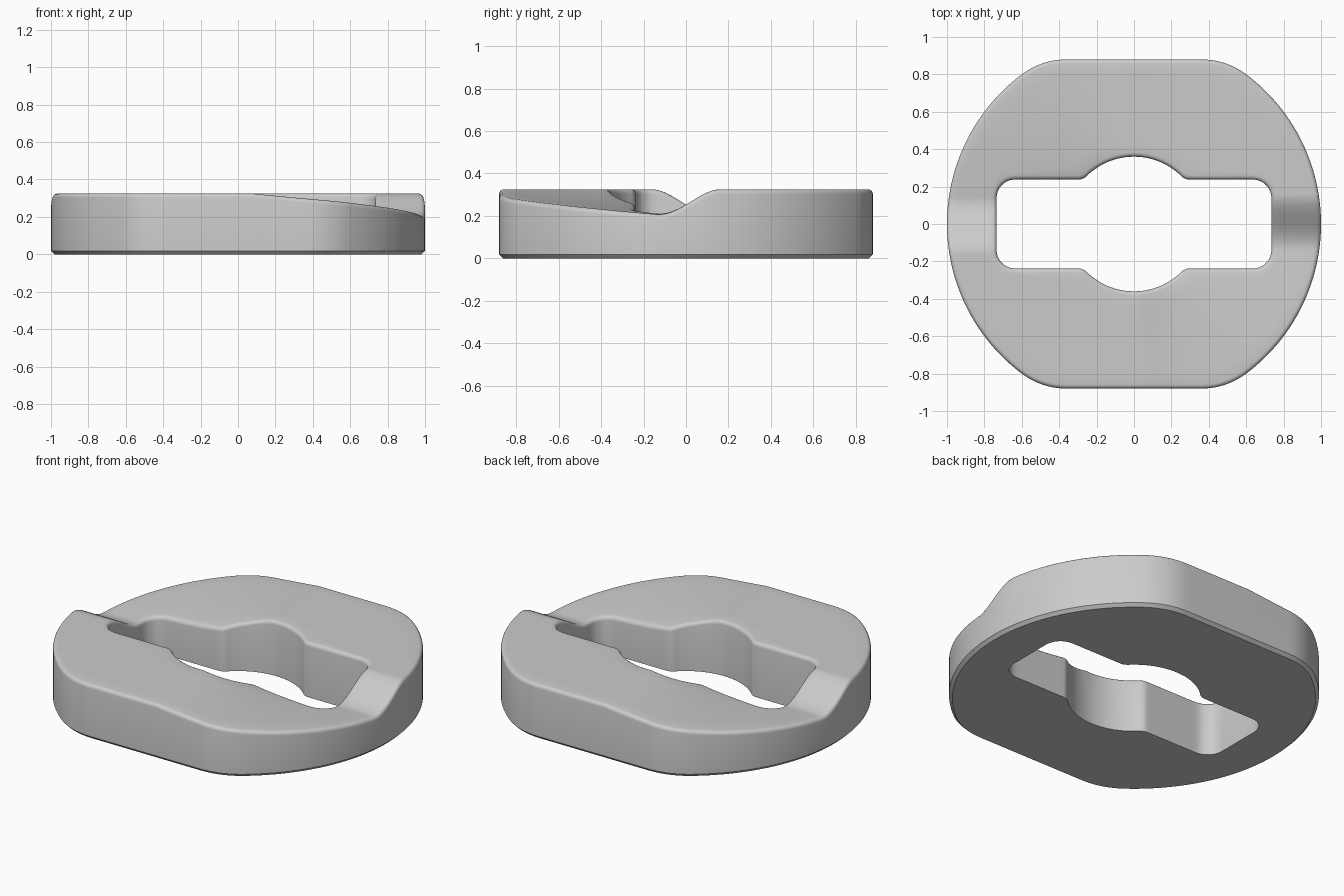
import bpy, bmesh
from math import sin, cos, atan2, degrees, radians, sqrt, pi, tau

cube = bpy.data.objects.get("Cube")
if cube:
    bpy.data.objects.remove(cube)

TOP, ROUND, CHAMFER = 0.325, 0.022, 0.018


def arc(cx, cy, r, start, end, n):
    """Points on an arc, angles in radians."""
    return [(cx + r * cos(start + (end - start) * i / n),
             cy + r * sin(start + (end - start) * i / n)) for i in range(n + 1)]


def full_loop(quarter):
    """Mirror a quarter outline into a closed one."""
    half = quarter + [(-x, y) for x, y in reversed(quarter)]
    return half + [(-x, -y) for x, y in half]


def outer_outline(d):
    """Disc with flattened front and back, shrunk by d."""
    cx, cy, r = 0.36, 0.48, 0.4 - d
    join = atan2(cy, cx)
    return full_loop(arc(0, 0, 1 - d, 0, join, 22) + arc(cx, cy, r, join, pi / 2, 10))


def hole_outline(d):
    """Rounded slot crossed by a round bore, grown by d."""
    w, h, r, bore, blend = 0.735 + d, 0.238 + d, 0.1 + d, 0.36 + d, 0.06 - d
    by = h + blend
    bx = sqrt((bore + blend) ** 2 - by ** 2)
    join = atan2(by, bx)
    return full_loop([(w, 0)] + arc(w - r, h - r, r, 0, pi / 2, 8)
                     + arc(bx, by, blend, -pi / 2, join - pi, 6)
                     + arc(0, 0, bore, join, pi / 2, 12))


def at_angle(loop, a):
    """Point where the ray at angle a crosses a closed outline."""
    c, s = cos(a), sin(a)
    for (x1, y1), (x2, y2) in zip(loop, loop[1:] + loop[:1]):
        s1, s2 = c * y1 - s * x1, c * y2 - s * x2
        if s1 <= 1e-9 and s2 >= -1e-9 and s2 - s1 > 1e-9 and c * (x1 + x2) + s * (y1 + y2) > 0:
            t = -s1 / (s2 - s1)
            return x1 + t * (x2 - x1), y1 + t * (y2 - y1)


def cam_height(x, y):
    """Top surface: two falling ramps, each ending in a smooth step up."""
    if x < 0:
        x, y = -x, -y
    ramp = TOP - 0.00153 * max(0, degrees(atan2(y, x)) + 85)
    t = min(1, max(0, (y + 0.14) / 0.3))
    s = t * t * (3 - 2 * t)
    return ramp * (1 - s) + TOP * s


# Angles shared by every ring, denser at the steps
raw = [atan2(y, x) % tau for x, y in outer_outline(0) + hole_outline(0)]
raw += [radians(a + side) % tau for a in range(-16, 17) for side in (0, 180)]
raw += [radians(side - 85) % tau for side in (0, 180)]
angles = []
for a in sorted(raw):
    if not angles or a - angles[-1] > 0.004:
        angles.append(a)
if tau - angles[-1] < 0.004:
    angles.pop()

# Rings in order: underside, outer wall, rounded rim, cam face, rounded rim, hole wall
rings = []


def add_ring(loop, height):
    pts = [at_angle(loop, a) for a in angles]
    rings.append([(x, y, height(x, y)) for x, y in pts])


def rim(outline, steps):
    for i in steps:
        t = i / 4 * pi / 2
        drop = ROUND * (1 - sin(t))
        add_ring(outline(ROUND * (1 - cos(t))), lambda x, y: cam_height(x, y) - drop)


add_ring(hole_outline(0), lambda x, y: 0)
add_ring(outer_outline(CHAMFER), lambda x, y: 0)
add_ring(outer_outline(0), lambda x, y: CHAMFER)
rim(outer_outline, range(5))
outside = rings[-1]
inside = [at_angle(hole_outline(ROUND), a) for a in angles]
for k in range(1, 8):
    f = k / 8
    row = [(p[0] + f * (q[0] - p[0]), p[1] + f * (q[1] - p[1])) for p, q in zip(outside, inside)]
    rings.append([(x, y, cam_height(x, y)) for x, y in row])
rim(hole_outline, range(4, -1, -1))

bm = bmesh.new()
verts = [[bm.verts.new(p) for p in ring] for ring in rings]
n = len(angles)
for i, ring in enumerate(verts):
    nxt = verts[(i + 1) % len(verts)]
    for j in range(n):
        k = (j + 1) % n
        bm.faces.new((ring[j], ring[k], nxt[k], nxt[j]))
bmesh.ops.recalc_face_normals(bm, faces=bm.faces)
mesh = bpy.data.meshes.new("cam_washer")
bm.to_mesh(mesh)
bm.free()
washer = bpy.data.objects.new("cam_washer", mesh)
bpy.context.collection.objects.link(washer)

# Plain grey metal
grey = bpy.data.materials.new("light_grey")
grey.use_nodes = True
colour = (0.6, 0.6, 0.6, 1)
grey.diffuse_color = colour
grey.node_tree.nodes["Principled BSDF"].inputs["Base Color"].default_value = colour
mesh.materials.append(grey)

bpy.ops.object.select_all(action="DESELECT")
washer.select_set(True)
bpy.context.view_layer.objects.active = washer
bpy.ops.object.shade_smooth_by_angle(angle=radians(30))
